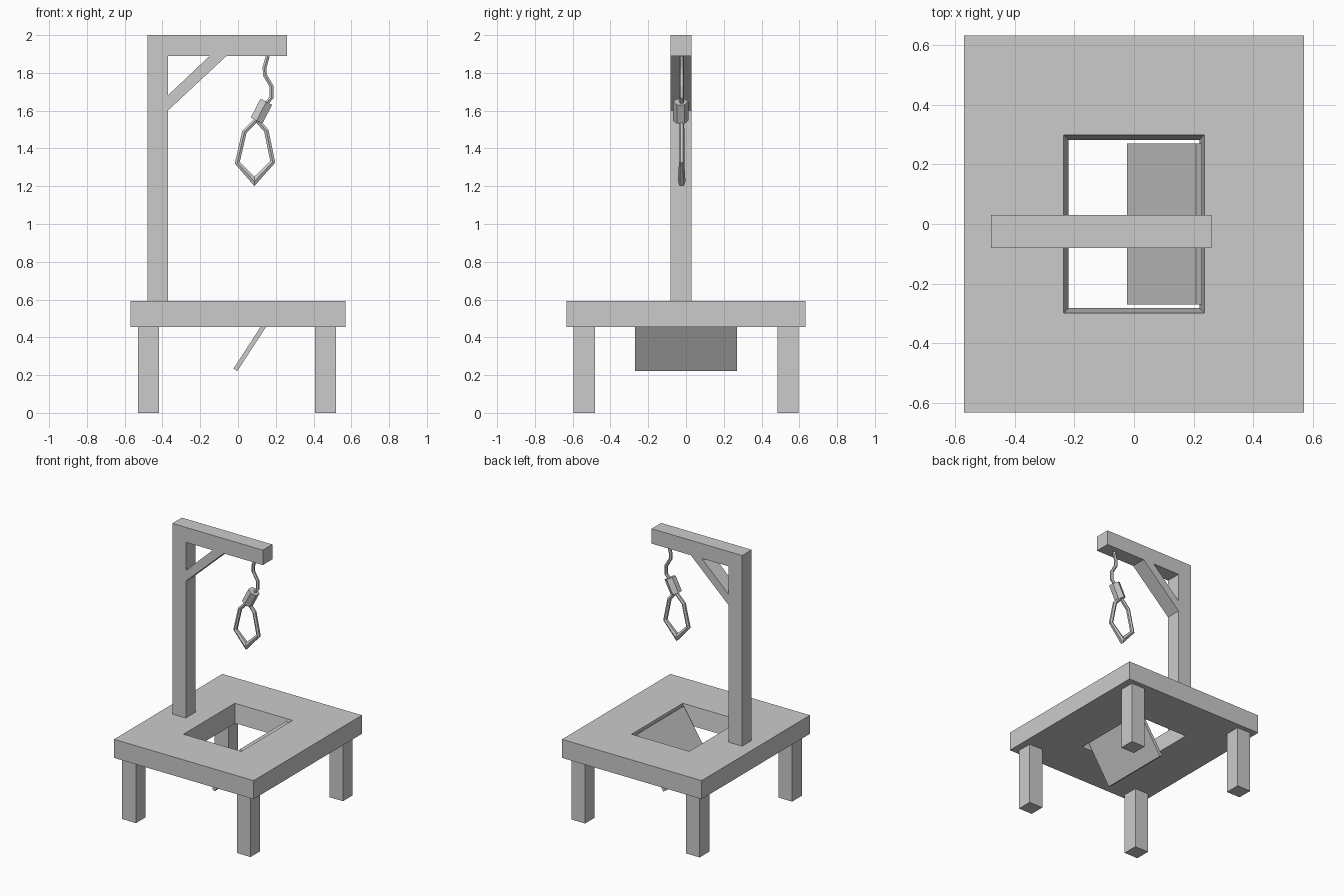
import bpy, bmesh, math
from mathutils import Vector

if "Cube" in bpy.data.objects:
    bpy.data.objects.remove(bpy.data.objects["Cube"])


def make_object(name, bm):
    bmesh.ops.recalc_face_normals(bm, faces=bm.faces)
    mesh = bpy.data.meshes.new(name)
    bm.to_mesh(mesh)
    bm.free()
    ob = bpy.data.objects.new(name, mesh)
    bpy.context.collection.objects.link(ob)
    return ob


def prism(name, outline, y0, y1):
    """Extrude an x-z outline from y0 to y1."""
    bm = bmesh.new()
    face = bm.faces.new([bm.verts.new((x, y0, z)) for x, z in outline])
    ext = bmesh.ops.extrude_face_region(bm, geom=[face])["geom"]
    verts = [v for v in ext if isinstance(v, bmesh.types.BMVert)]
    bmesh.ops.translate(bm, verts=verts, vec=(0, y1 - y0, 0))
    return make_object(name, bm)


def skin(bm, rings, closed):
    """Join successive vertex rings with quads."""
    n = len(rings[0])
    for i in range(len(rings) if closed else len(rings) - 1):
        a, b = rings[i], rings[(i + 1) % len(rings)]
        for k in range(n):
            m = (k + 1) % n
            bm.faces.new((a[k], a[m], b[m], b[k]))
    if not closed:
        bm.faces.new(rings[0])
        bm.faces.new(rings[-1])


def tube(name, path, y, closed=False, sides=6):
    """Mitred low-poly tube along x-z points given as (x, z, radius)."""
    bm = bmesh.new()
    pts = [Vector((x, y, z)) for x, z, r in path]
    n, rings = len(pts), []
    for i, p in enumerate(pts):
        d_in = (p - pts[i - 1]) if closed or i else pts[1] - p
        d_out = (pts[(i + 1) % n] - p) if closed or i < n - 1 else d_in
        d_in, d_out = d_in.normalized(), d_out.normalized()
        t = (d_in + d_out).normalized()
        side = Vector((t.z, 0, -t.x)) / max(t.dot(d_in), 0.6)
        ring = []
        for k in range(sides):
            a = 2 * math.pi * k / sides
            offset = Vector((0, math.cos(a), 0)) + side * math.sin(a)
            ring.append(bm.verts.new(p + offset * path[i][2]))
        rings.append(ring)
    skin(bm, rings, closed)
    return make_object(name, bm)


# Platform with a tapered rectangular opening
bm = bmesh.new()
loops = [(0.57, 0.632, 0.592), (0.57, 0.632, 0.455),
         (0.22, 0.282, 0.455), (0.236, 0.299, 0.592)]
skin(bm, [[bm.verts.new((sx * x, sy * y, z))
           for sx, sy in ((-1, -1), (1, -1), (1, 1), (-1, 1))]
          for x, y, z in loops], True)
make_object("platform", bm)

# Four legs
H = 0.056
for side_name, x in (("left", -0.473), ("right", 0.463)):
    for end_name, y in (("front", -0.539), ("back", 0.54)):
        prism(f"{end_name}_{side_name}_leg",
              [(x - H, 0), (x + H, 0), (x + H, 0.455), (x - H, 0.455)], y - H, y + H)

# Trapdoor hanging open
prism("trapdoor", [(-0.024, 0.234), (-0.003, 0.222), (0.228, 0.578), (0.207, 0.59)],
      -0.27, 0.27)

# Upright with overhead beam, and diagonal brace
Y0, Y1 = -0.081, 0.03
prism("post_and_beam", [(-0.48, 0.592), (-0.37, 0.592), (-0.37, 1.89),
                        (0.26, 1.89), (0.26, 2.0), (-0.48, 2.0)], Y0, Y1)
prism("brace", [(-0.37, 1.602), (-0.06, 1.89), (-0.15, 1.89), (-0.37, 1.682)], Y0, Y1)

# Rope, knot and loop
RY = -0.023
R = 0.012
tube("rope", [(0.158, 1.89, R), (0.141, 1.83, R), (0.142, 1.79, R),
              (0.177, 1.73, R), (0.177, 1.67, R), (0.152, 1.64, R)], RY)
tube("knot", [(0.15, 1.647, 0.04), (0.098, 1.547, 0.04)], RY - 0.005)
tube("rope_loop", [(0.098, 1.552, 0.013), (0.034, 1.488, 0.014), (-0.004, 1.324, 0.014),
                   (0.087, 1.226, 0.02), (0.184, 1.329, 0.014), (0.150, 1.494, 0.014)],
     RY, closed=True)
